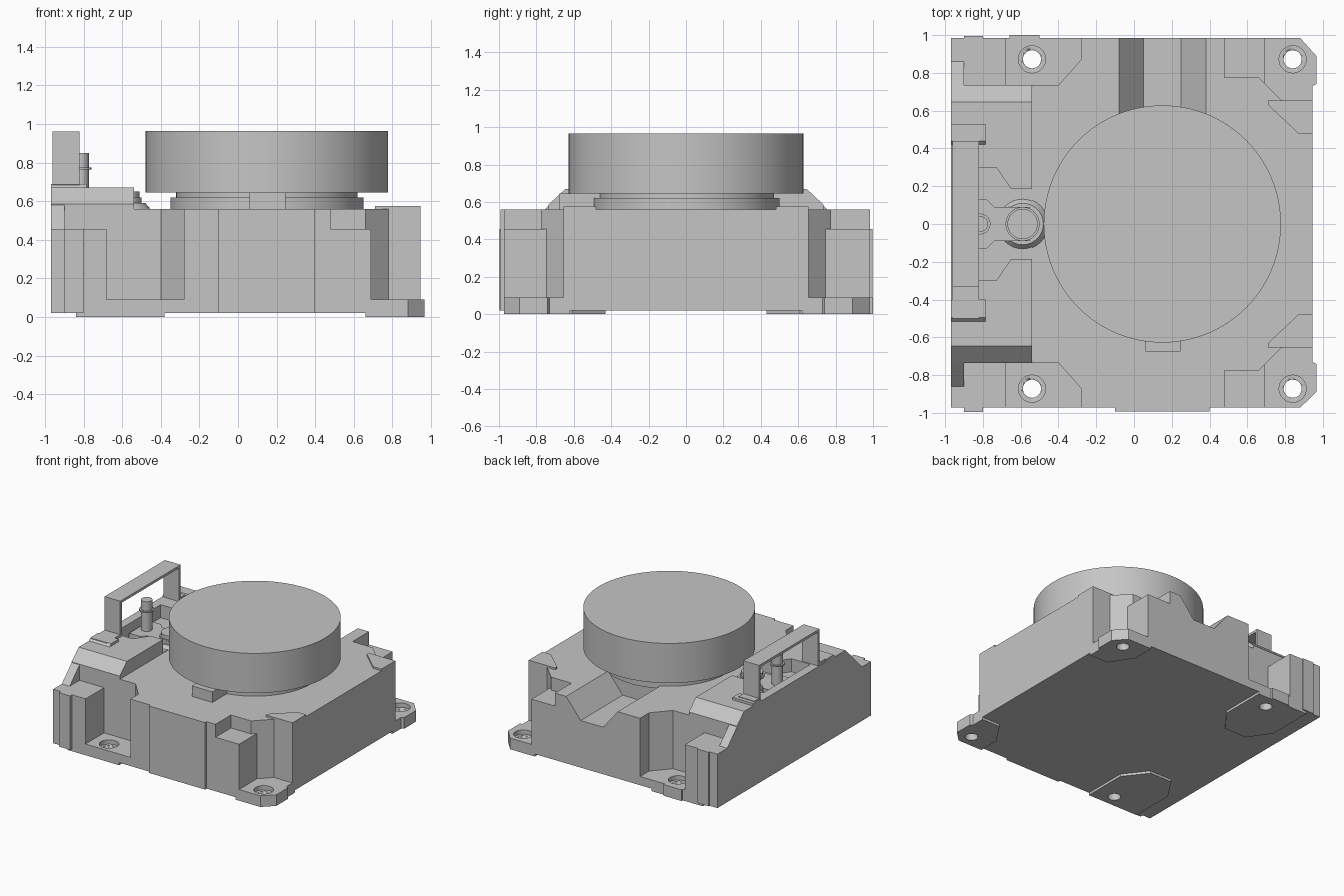
import bpy, bmesh, math

old = bpy.data.objects.get("Cube")
if old:
    bpy.data.objects.remove(old, do_unlink=True)

GREY = (0.56, 0.56, 0.56, 1)
grey = bpy.data.materials.new("plain_grey")
grey.use_nodes = True
grey.diffuse_color = GREY
grey.node_tree.nodes["Principled BSDF"].inputs["Base Color"].default_value = GREY

AXES = {"x": lambda u, v, w: (w, u, v),
        "y": lambda u, v, w: (u, w, v),
        "z": lambda u, v, w: (u, v, w)}


def prism(name, pts, lo, hi, axis="z"):
    """Extrude a flat outline along one axis."""
    bm = bmesh.new()
    face = bm.faces.new([bm.verts.new(AXES[axis](u, v, lo)) for u, v in pts])
    grown = bmesh.ops.extrude_face_region(bm, geom=[face])["geom"]
    shift = AXES[axis](0, 0, hi - lo)
    bmesh.ops.translate(bm, vec=shift, verts=[g for g in grown if isinstance(g, bmesh.types.BMVert)])
    bmesh.ops.recalc_face_normals(bm, faces=bm.faces)
    mesh = bpy.data.meshes.new(name)
    bm.to_mesh(mesh)
    bm.free()
    mesh.materials.append(grey)
    ob = bpy.data.objects.new(name, mesh)
    bpy.context.collection.objects.link(ob)
    return ob


def box(name, x0, x1, y0, y1, z0, z1):
    return prism(name, [(x0, y0), (x1, y0), (x1, y1), (x0, y1)], z0, z1)


def turned(name, x, y, r0, r1, z0, z1, sides=32):
    """Smooth cylinder or cone frustum."""
    bpy.ops.mesh.primitive_cone_add(vertices=sides, radius1=r0, radius2=r1, depth=z1 - z0,
                                    location=(x, y, (z0 + z1) / 2))
    ob = bpy.context.object
    ob.name = name
    ob.data.materials.append(grey)
    bpy.ops.object.shade_smooth_by_angle(angle=math.radians(30))
    return ob


def cut(ob, *cutters):
    """Subtract cutters, then discard them."""
    for c in cutters:
        c.hide_render = True
        mod = ob.modifiers.new("cut", "BOOLEAN")
        mod.object, mod.operation, mod.solver = c, "DIFFERENCE", "EXACT"
        bpy.context.view_layer.objects.active = ob
        bpy.ops.object.modifier_apply(modifier=mod.name)
        bpy.data.objects.remove(c, do_unlink=True)


def drill(ob, x, y):
    cut(ob, turned("bore", x, y, .048, .048, -.1, .3),
        turned("counterbore", x, y, .072, .072, .055, .3))


EDGE = {1: .985, -1: .972}


def half(s):
    e = EDGE[s]
    pts = [(.945, .655), (.78, .655), (.66, .775), (.48, .775), (.48, e),
           (-.28, e), (-.28, .87), (-.4, .735), (-.97, .735)]
    return [(x, s * y) for x, y in pts]


# Main housing with a sloped channel at the back
body = prism("housing", half(1) + half(-1)[::-1], .02, .56)
cut(body, prism("channel_cutter", [(-.088, .57), (.05, .4), (.25, .4), (.388, .57)], .45, 1.1, "y"))
box("front_panel", -.1, .4, -.992, -.9, .02, .56)

# Raised side ridge with an open pocket
ridge = prism("side_ridge", [(-.735, .5), (.735, .5), (.735, .585), (.645, .67),
                             (-.645, .67), (-.735, .585)], -.97, -.54, "x")
pocket = [(-.5, .185), (-.65, .185), (-.73, .3), (-.9, .3)]
cut(ridge, prism("pocket_cutter", pocket + [(x, -y) for x, y in pocket[::-1]], .565, .8))

# Corner details, the same at front and back
for s, side in ((1, "back"), (-1, "front")):
    e = EDGE[s]

    def flip(pts):
        return [(x, s * y) for x, y in pts]

    box(side + "_right_block", -.97, -.68, s * .7, s * e, .02, .455)
    box(side + "_left_block", .48, .69, s * .7, s * e, .02, .455)
    box(side + "_corner_rib", -.9, -.8, s * .9, s * .996, .02, .455)
    slope = [(.6, .4), (.86, .4), (.86, .455), (.645, .67), (.6, .67)]
    prism(side + "_sloped_wall", [(s * y, z) for y, z in slope], -.97, -.9, "x")
    prism(side + "_top_pad", flip([(.945, .655), (.71, .655), (.71, .63), (.87, .48), (.945, .48)]),
          .5, .575)
    # Screw flanges and the thin feet below them
    plates = [
        prism(side + "_left_flange", flip([(.6, .6), (.945, .6), (.945, .73), (.965, .74),
                                           (.965, .89), (.88, e), (.6, e)]), .02, .09),
        prism(side + "_left_foot", flip([(.66, e), (.66, .8), (.78, .62), (.945, .62), (.945, .73),
                                         (.965, .74), (.965, .89), (.88, e)]), 0, .03),
        box(side + "_right_flange", -.7, -.25, s * .7, s * e, .02, .09),
        prism(side + "_right_foot", flip([(-.84, e), (-.84, .61), (-.72, .43), (-.52, .43),
                                          (-.38, .61), (-.38, e)]), 0, .03)]
    for i, plate in enumerate(plates):
        drill(plate, .84 if i < 2 else -.54, s * .872)
box("back_flange_lip", -.66, -.5, .97, 1.0, 0, .09)

# Round cap on a stepped neck
turned("neck_base", .15, 0, .5, .5, .54, .62, 96)
turned("neck_top", .15, 0, .47, .47, .6, .66, 96)
turned("round_cap", .15, 0, .628, .628, .645, .965, 128)
box("cap_tab", .06, .245, -.675, -.45, .555, .645)

# Bent strip handle with bevelled feet
box("handle_bar", -.96, -.82, -.33, .44, .94, .96)
for name, y, foot0, foot1 in (("front", -.33, -.525, -.4), ("back", .42, .41, .53)):
    box(name + "_handle_leg", -.96, -.82, y, y + .02, .66, .96)
    prism(name + "_handle_foot", [(foot0, .66), (foot1, .66), (foot1, .69), (foot0 + .03, .69)],
          -.97, -.785, "x")
box("handle_front_strap", -.96, -.82, -.5, -.31, .66, .69)
box("handle_back_strap", -.96, -.82, .42, .5, .66, .695)

# Lever plate, pivot and peg inside the pocket
prism("lever_plate", [(-.88, -.13), (-.78, -.13), (-.74, -.09), (-.55, -.09),
                      (-.55, .09), (-.74, .09), (-.78, .13), (-.88, .13)], .55, .61)
turned("pivot_base", -.59, 0, .14, .11, .555, .59)
turned("pivot_body", -.59, 0, .09, .09, .58, .62)
turned("pivot_head", -.59, 0, .08, .08, .6, .65)
turned("peg_base", -.815, 0, .042, .042, .6, .77)
turned("peg_collar", -.815, 0, .055, .055, .765, .775)
turned("peg_head", -.815, 0, .042, .042, .77, .85)
